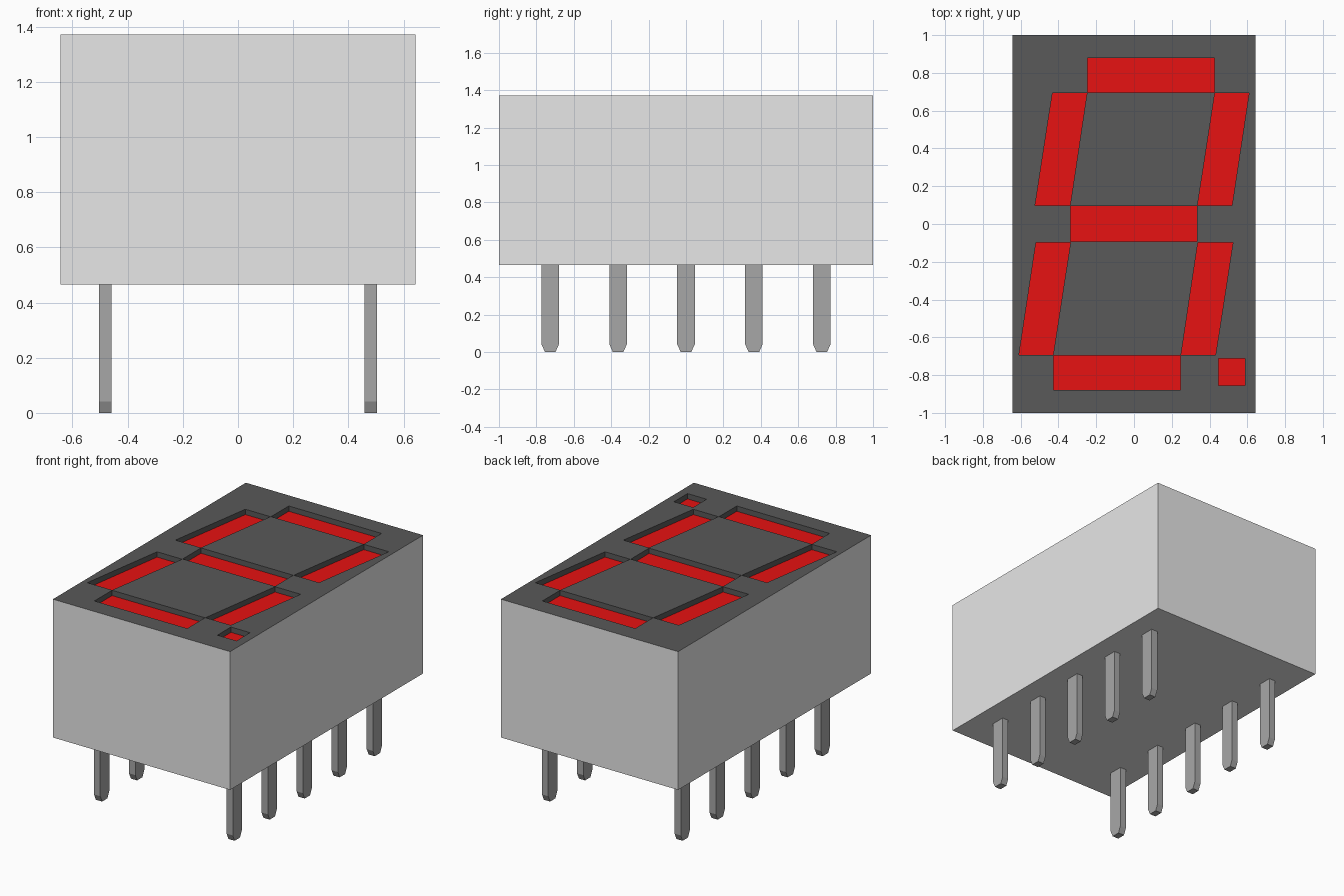
import bpy
import bmesh

cube = bpy.data.objects.get("Cube")
if cube:
    bpy.data.objects.remove(cube, do_unlink=True)


def material(name, color):
    m = bpy.data.materials.new(name)
    m.diffuse_color = (*color, 1)
    m.use_nodes = True
    m.node_tree.nodes["Principled BSDF"].inputs["Base Color"].default_value = (*color, 1)
    return m


GREY = material("light grey plastic", (0.8, 0.8, 0.8))
DARK = material("dark face", (0.1, 0.1, 0.1))
RED = material("red segment", (0.8, 0.006, 0.006))
METAL = material("pin metal", (0.39, 0.39, 0.39))

TOP, BASE, DEPTH = 1.372, 0.465, 0.035


def prism(bm, ring, offset):
    """Closed prism from a ring of points, extruded along offset."""
    a = [bm.verts.new(p) for p in ring]
    b = [bm.verts.new([c + d for c, d in zip(p, offset)]) for p in ring]
    bm.faces.new(a[::-1])
    bm.faces.new(b)
    for i in range(len(a)):
        j = (i + 1) % len(a)
        bm.faces.new((a[i], a[j], b[j], b[i]))


def finish(bm, name, mats):
    bmesh.ops.recalc_face_normals(bm, faces=bm.faces)
    me = bpy.data.meshes.new(name)
    bm.to_mesh(me)
    bm.free()
    for m in mats:
        me.materials.append(m)
    ob = bpy.data.objects.new(name, me)
    bpy.context.collection.objects.link(ob)
    return ob


# Housing: grey box with a dark top face
bm = bmesh.new()
w = 0.643
prism(bm, [(-w, -1, BASE), (w, -1, BASE), (w, 1, BASE), (-w, 1, BASE)], (0, 0, TOP - BASE))
bm.normal_update()
for f in bm.faces:
    f.material_index = 1 if f.calc_center_median().z > TOP - 0.01 else 0
housing = finish(bm, "housing", [GREY, DARK, RED])

# Segment outlines: (y low, y high, left and right x at low, left and right x at high)
half = [
    (0.694, 0.88, -0.248, 0.428, -0.248, 0.428),   # top bar
    (0.097, 0.694, -0.525, -0.337, -0.433, -0.248),  # upper left bar
    (0.097, 0.694, 0.335, 0.52, 0.427, 0.61),      # upper right bar
]
segments = half + [(-y1, -y0, -d, -c, -b, -a) for y0, y1, a, b, c, d in half]
segments += [(-0.095, 0.097, -0.337, 0.335, -0.337, 0.335),
             (-0.855, -0.712, 0.447, 0.588, 0.447, 0.588)]

# Recess cutter: dark walls, red floor; a hair of clearance keeps corners apart
bm = bmesh.new()
e = 0.0012
floor = TOP - DEPTH
for y0, y1, a, b, c, d in segments:
    prism(bm, [(a + e, y0 + e, floor), (b - e, y0 + e, floor),
               (d - e, y1 - e, floor), (c + e, y1 - e, floor)], (0, 0, 0.2))
for f in bm.faces:
    f.material_index = 2 if f.calc_center_median().z < floor + 0.01 else 1
cutter = finish(bm, "recess_cutter", [GREY, DARK, RED])
cutter.hide_render = True

cut = housing.modifiers.new("recesses", "BOOLEAN")
cut.operation = "DIFFERENCE"
cut.solver = "EXACT"
cut.object = cutter
bpy.context.view_layer.update()
bpy.context.view_layer.objects.active = housing
bpy.ops.object.modifier_apply(modifier=cut.name)
bpy.data.objects.remove(cutter, do_unlink=True)

# Pins: flat strips with chamfered tips, two rows of five
for side, label in ((-1, "right"), (1, "left")):
    for i in range(5):
        y, x = (i - 2) * 0.363, side * 0.481 - 0.0225
        outline = [(-0.028, 0), (0.028, 0), (0.047, 0.042), (0.047, BASE),
                   (-0.047, BASE), (-0.047, 0.042)]
        bm = bmesh.new()
        prism(bm, [(x, y + u, z) for u, z in outline], (0.045, 0, 0))
        finish(bm, f"pin_{label}_{i + 1}", [METAL])
